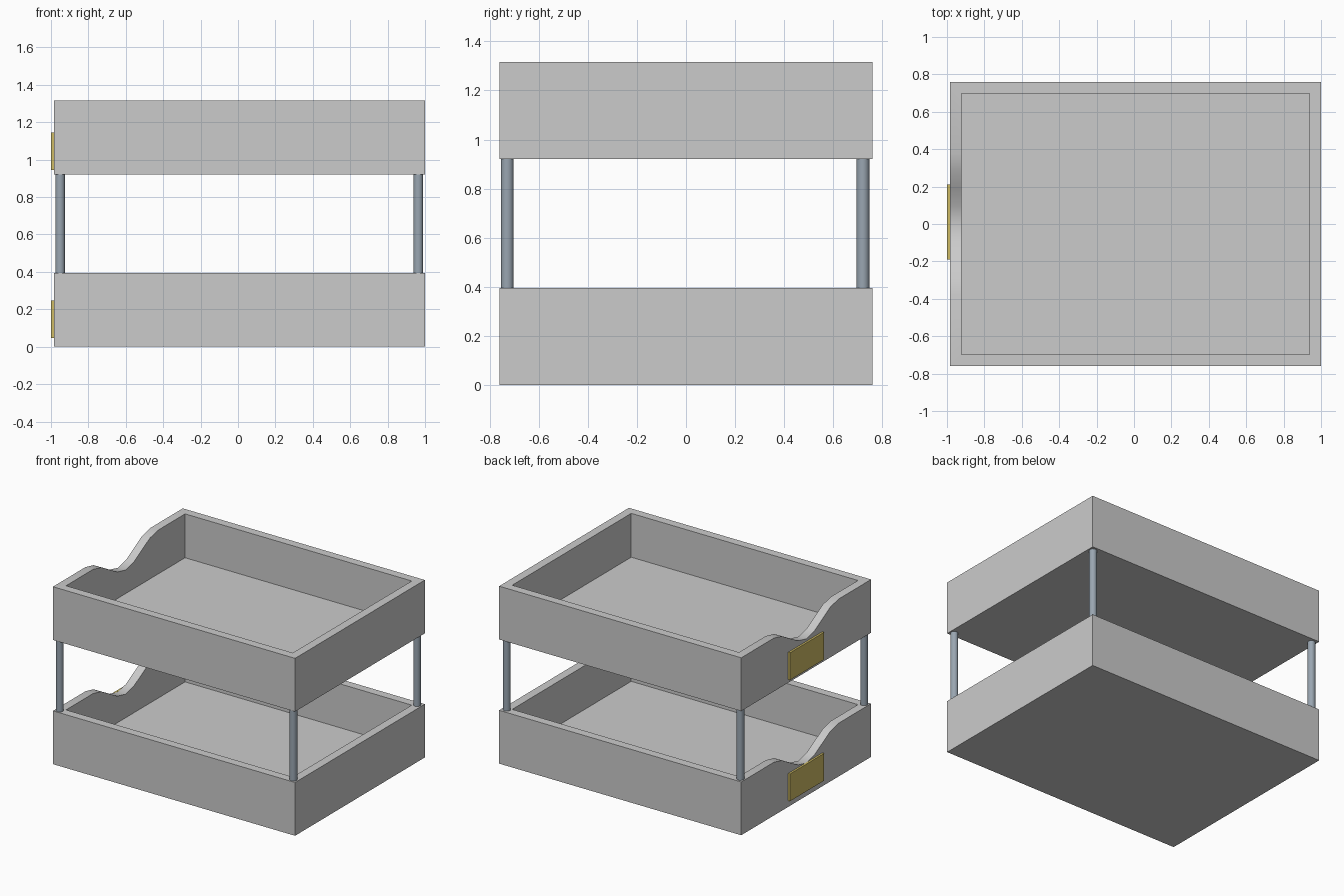
import bpy, bmesh, math
from mathutils import Vector

cube = bpy.data.objects.get("Cube")
if cube:
    bpy.data.objects.remove(cube, do_unlink=True)


def material(name, color):
    m = bpy.data.materials.new(name)
    m.use_nodes = True
    m.diffuse_color = (*color, 1)
    m.node_tree.nodes["Principled BSDF"].inputs["Base Color"].default_value = (*color, 1)
    return m


GREY = material("tray grey", (0.6, 0.6, 0.6))
STEEL = material("steel", (0.32, 0.38, 0.44))
BRASS = material("brass", (0.62, 0.5, 0.13))


def add_object(name, bm, mat):
    bmesh.ops.recalc_face_normals(bm, faces=bm.faces)
    mesh = bpy.data.meshes.new(name)
    bm.to_mesh(mesh)
    bm.free()
    obj = bpy.data.objects.new(name, mesh)
    mesh.materials.append(mat)
    bpy.context.collection.objects.link(obj)
    return obj


def smooth(obj, angle=30):
    bpy.ops.object.select_all(action='DESELECT')
    obj.select_set(True)
    bpy.context.view_layer.objects.active = obj
    bpy.ops.object.shade_smooth_by_angle(angle=math.radians(angle))


def box(bm, lo, hi):
    verts = bmesh.ops.create_cube(bm, size=1)["verts"]
    lo, hi = Vector(lo), Vector(hi)
    for v in verts:
        v.co = (lo + hi) / 2 + v.co * (hi - lo)


LEFT, RIGHT, DEPTH = -0.985, 1.0, 0.76
HEIGHT, WALL, FLOOR = 0.395, 0.063, 0.07
NOTCH_HALF, NOTCH_DEPTH = 0.38, 0.15


def tray(name, z):
    # Open box: inset the top face and push it down
    bm = bmesh.new()
    box(bm, (LEFT, -DEPTH, z), (RIGHT, DEPTH, z + HEIGHT))
    bm.faces.ensure_lookup_table()
    top = max(bm.faces, key=lambda f: f.calc_center_median().z)
    bmesh.ops.inset_region(bm, faces=[top], thickness=WALL, use_even_offset=True)
    inner = bmesh.ops.extrude_face_region(bm, geom=[top])
    bmesh.ops.delete(bm, geom=[top], context='FACES_ONLY')
    for v in inner["geom"]:
        if isinstance(v, bmesh.types.BMVert):
            v.co.z = z + FLOOR
    obj = add_object(name, bm, GREY)

    # Curved finger notch cut through one wall
    bm = bmesh.new()
    rim, steps = z + HEIGHT, 8
    profile = [(NOTCH_HALF, rim + 0.1), (-NOTCH_HALF, rim + 0.1)]
    for i in range(steps + 1):
        t = 2 * i / steps - 1
        drop = NOTCH_DEPTH * (1 + math.cos(math.pi * t)) / 2
        profile.append((NOTCH_HALF * t, rim - drop))
    face = bm.faces.new([bm.verts.new((LEFT - 0.1, y, h)) for y, h in profile])
    side = bmesh.ops.extrude_face_region(bm, geom=[face])
    moved = [v for v in side["geom"] if isinstance(v, bmesh.types.BMVert)]
    bmesh.ops.translate(bm, verts=moved, vec=(0.3, 0, 0))
    cutter = add_object(name + "_notch_cutter", bm, GREY)
    cutter.hide_render = True

    mod = obj.modifiers.new("notch", 'BOOLEAN')
    mod.operation = 'DIFFERENCE'
    mod.solver = 'EXACT'
    mod.object = cutter
    bpy.context.view_layer.objects.active = obj
    bpy.ops.object.modifier_apply(modifier=mod.name)
    bpy.data.objects.remove(cutter, do_unlink=True)
    smooth(obj, 35)


def label_plate(name, z):
    bm = bmesh.new()
    box(bm, (-1.0, -0.19, z), (LEFT, 0.21, z + 0.202))
    add_object(name, bm, BRASS)


UPPER = 0.92
for level, z in (("lower", 0.0), ("upper", UPPER)):
    tray(level + "_tray", z)
    label_plate(level + "_label_plate", z + 0.0 + (0.046 if z == 0 else 0.024))

# Corner posts between the trays
for x, side in ((-0.951, "right"), (0.964, "left")):
    for y, end in ((-0.728, "front"), (0.721, "back")):
        bm = bmesh.new()
        bmesh.ops.create_cone(bm, cap_ends=True, segments=24, radius1=0.026,
                              radius2=0.026, depth=UPPER - HEIGHT)
        bmesh.ops.translate(bm, verts=bm.verts, vec=(x, y, (UPPER + HEIGHT) / 2))
        smooth(add_object(f"{end}_{side}_post", bm, STEEL))
